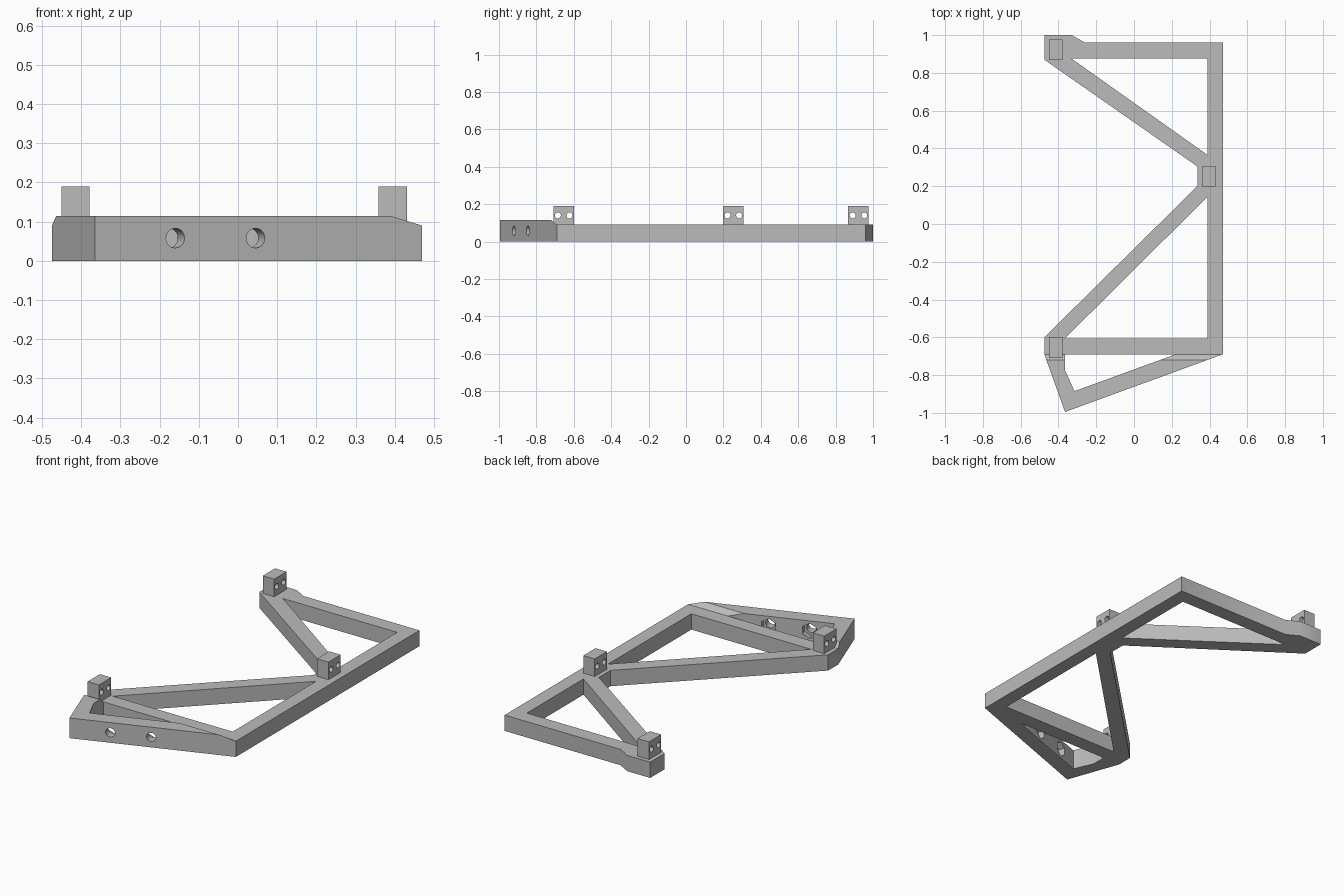
import bpy
import bmesh
import math
from mathutils import Vector

if "Cube" in bpy.data.objects:
    bpy.data.objects.remove(bpy.data.objects["Cube"], do_unlink=True)

grey = bpy.data.materials.new("plain grey")
grey.use_nodes = True
GREY = (0.5, 0.5, 0.5, 1)
grey.diffuse_color = GREY
grey.node_tree.nodes["Principled BSDF"].inputs["Base Color"].default_value = GREY


def add_object(name, bm):
    bmesh.ops.recalc_face_normals(bm, faces=bm.faces)
    mesh = bpy.data.meshes.new(name)
    bm.to_mesh(mesh)
    bm.free()
    mesh.materials.append(grey)
    obj = bpy.data.objects.new(name, mesh)
    bpy.context.collection.objects.link(obj)
    return obj


def prism(name, outline, z0, z1):
    """Extrude a flat outline between two heights."""
    bm = bmesh.new()
    face = bm.faces.new([bm.verts.new((x, y, z0)) for x, y in outline])
    ext = bmesh.ops.extrude_face_region(bm, geom=[face])
    verts = [v for v in ext["geom"] if isinstance(v, bmesh.types.BMVert)]
    bmesh.ops.translate(bm, verts=verts, vec=(0, 0, z1 - z0))
    return add_object(name, bm)


def rod(name, centre, direction, radius, length, sides=32):
    """Cylinder or hexagon centred on a point, along a direction."""
    bm = bmesh.new()
    bmesh.ops.create_cone(bm, cap_ends=True, segments=sides, radius1=radius,
                          radius2=radius, depth=length)
    obj = add_object(name, bm)
    obj.rotation_mode = 'QUATERNION'
    obj.rotation_quaternion = Vector(direction).to_track_quat('Z', 'Y')
    obj.location = centre
    return obj


def cut(obj, cutters):
    """Subtract every cutter, bake the result and drop the cutters."""
    for c in cutters:
        c.hide_render = True
        mod = obj.modifiers.new("cut", 'BOOLEAN')
        mod.operation = 'DIFFERENCE'
        mod.solver = 'EXACT'
        mod.object = c
    bpy.context.view_layer.update()
    graph = bpy.context.evaluated_depsgraph_get()
    mesh = bpy.data.meshes.new_from_object(obj.evaluated_get(graph))
    obj.modifiers.clear()
    obj.data = mesh
    for c in cutters:
        bpy.data.objects.remove(c, do_unlink=True)


# Flat frame: rails, diagonal braces and corner pads
H = 0.09
frame = prism("frame", [
    (-0.475, 1), (-0.33, 1), (-0.26, 0.96), (0.47, 0.96), (0.47, -0.69),
    (-0.475, -0.69), (-0.475, -0.6), (0.335, 0.2), (0.335, 0.305),
    (-0.475, 0.87)], 0, H)
openings = [
    [(-0.33, 0.875), (0.39, 0.875), (0.39, 0.365)],
    [(-0.365, -0.605), (0.39, -0.605), (0.39, 0.145)]]
cut(frame, [prism("opening_cutter", o, -0.1, 0.3) for o in openings])

# Raised slanted front bracket
TOP = 0.115
tip, end = Vector((-0.365, -0.995, 0)), Vector((0.47, -0.69, 0))
bracket = prism("front_bracket",
                [(-0.475, -0.69), tip.xy, end.xy], 0, TOP)
along = (end - tip).normalized()
inward = Vector((-along.y, along.x, 0))
cutters = [prism("pocket_cutter", [
    (-0.365, -0.6), (-0.365, -0.775), (-0.315, -0.885),
    (0.22, -0.69), (0.22, -0.6)], -0.1, 0.3)]

# Sloped rear edge of the bracket, down to the frame height
slope = prism("slope_cutter", [(-0.72, TOP), (-0.69, H), (-0.6, H), (-0.6, 0.3),
                               (-0.72, 0.3)], -1, 1)
for v in slope.data.vertices:
    y, z, x = v.co
    v.co = (x, y, z)
cutters.append(slope)

# Bolt holes with hexagonal nut recesses on the inner side
for x in (-0.16, 0.045):
    entry = tip + along * ((x - tip.x) / along.x) + Vector((0, 0, 0.058))
    cutters.append(rod("bolt_cutter", entry, inward, 0.025, 0.25))
    cutters.append(rod("nut_cutter", entry + inward * 0.085, inward, 0.043, 0.07, 6))
cut(bracket, cutters)

# Upright lugs with two cross holes each
for name, x, y in (("rear_lug", -0.415, 0.922), ("middle_lug", 0.395, 0.253),
                   ("front_lug", -0.415, -0.654)):
    w, d = 0.036, 0.055
    lug = prism(name, [(x - w, y - d), (x + w, y - d), (x + w, y + d),
                       (x - w, y + d)], H - 0.005, 0.19)
    cut(lug, [rod("pin_cutter", (x, y + s * 0.031, 0.14), (1, 0, 0), 0.016, 0.3, 24)
              for s in (-1, 1)])

# Smooth round holes, sharp edges elsewhere
for obj in list(bpy.context.scene.objects):
    if obj.type == 'MESH' and grey.name in obj.data.materials:
        bpy.ops.object.select_all(action='DESELECT')
        obj.select_set(True)
        bpy.context.view_layer.objects.active = obj
        bpy.ops.object.shade_smooth_by_angle(angle=math.radians(30))
